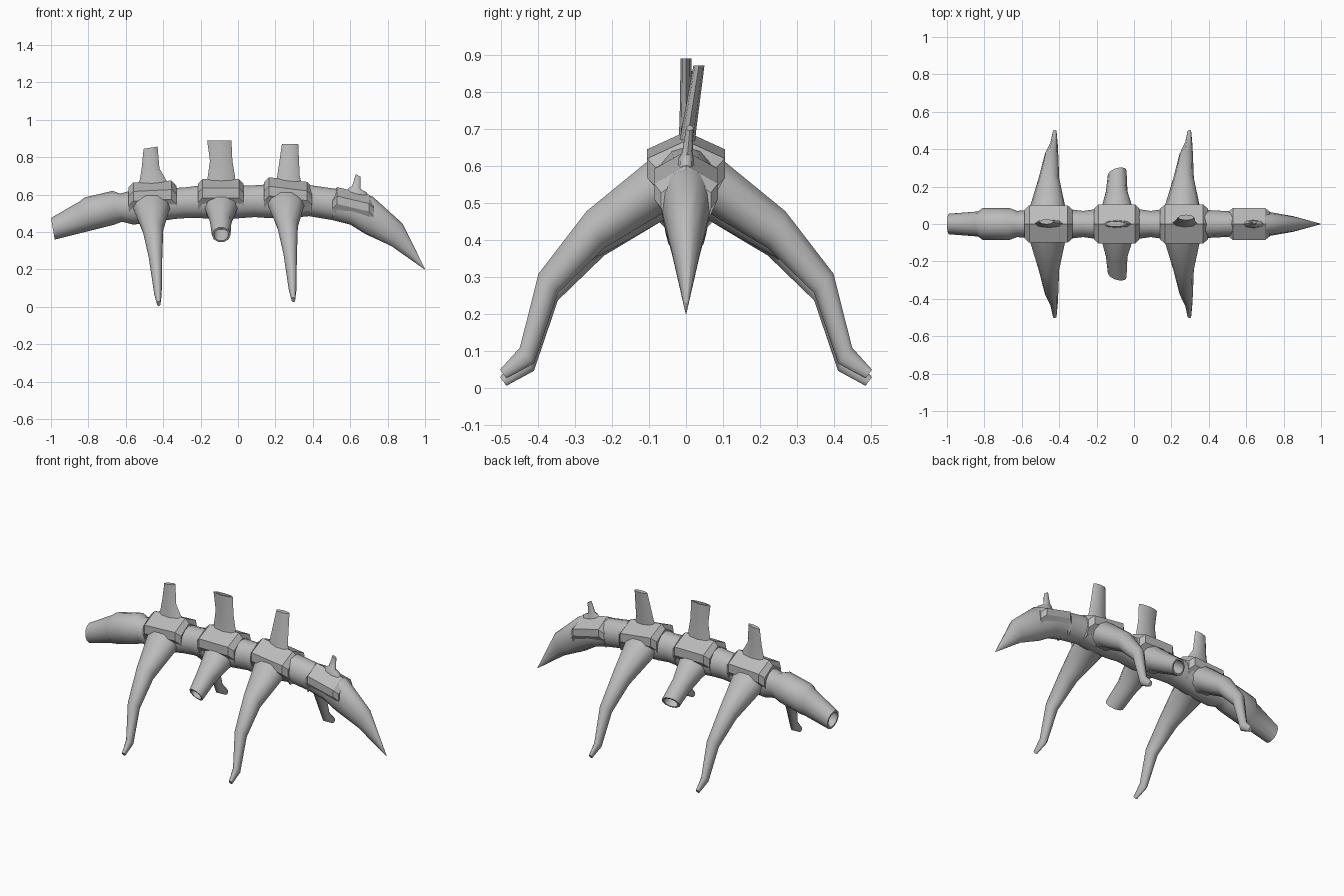
import bpy, bmesh, math
from mathutils import Vector

if "Cube" in bpy.data.objects:
    bpy.data.objects.remove(bpy.data.objects["Cube"], do_unlink=True)

bone = bpy.data.materials.new("grey bone")
bone.use_nodes = True
colour = (0.5, 0.5, 0.5, 1)
bone.diffuse_color = colour
bone.node_tree.nodes["Principled BSDF"].inputs["Base Color"].default_value = colour


def loft(name, rings, angle=40):
    """Skin a list of equal point rings and close both ends."""
    bm = bmesh.new()
    loops = [[bm.verts.new(p) for p in ring] for ring in rings]
    n = len(loops[0])
    for a, b in zip(loops, loops[1:]):
        for i in range(n):
            j = (i + 1) % n
            bm.faces.new((a[i], a[j], b[j], b[i]))
    bm.faces.new(loops[0][::-1])
    bm.faces.new(loops[-1])
    bmesh.ops.recalc_face_normals(bm, faces=bm.faces)
    mesh = bpy.data.meshes.new(name)
    bm.to_mesh(mesh)
    bm.free()
    mesh.materials.append(bone)
    obj = bpy.data.objects.new(name, mesh)
    bpy.context.collection.objects.link(obj)
    bpy.ops.object.select_all(action="DESELECT")
    obj.select_set(True)
    bpy.context.view_layer.objects.active = obj
    bpy.ops.object.shade_smooth_by_angle(angle=math.radians(angle))
    return obj


def oval(top, bottom, half, n=12):
    """Oval ring between two opposite points, widened by the half vector."""
    top, bottom, half = Vector(top), Vector(bottom), Vector(half)
    mid, up = (top + bottom) / 2, (top - bottom) / 2
    return [mid + half * math.cos(math.tau * i / n) + up * math.sin(math.tau * i / n)
            for i in range(n)]


def hollow(ring, inward):
    """Rim and sunken floor for a broken-off end."""
    mid = sum(ring, Vector()) / len(ring)
    rim = [mid + (p - mid) * 0.8 for p in ring]
    return [rim, [p + Vector(inward) for p in rim]]


# Spine column: top x, top z, bottom x, bottom z, half width
column = [
    (-1.0, .475, -.98, .36, .055), (-.845, .565, -.82, .4, .067),
    (-.82, .585, -.8, .405, .085), (-.67, .62, -.66, .44, .085),
    (-.63, .605, -.62, .455, .07), (-.56, .625, -.56, .44, .075),
    (-.46, .64, -.46, .45, .085), (-.34, .635, -.34, .47, .078),
    (-.27, .64, -.27, .475, .07), (-.2, .65, -.2, .475, .08),
    (-.09, .655, -.09, .465, .085), (.02, .65, .02, .475, .08),
    (.09, .65, .09, .48, .07), (.16, .655, .16, .475, .08),
    (.28, .655, .28, .475, .085), (.39, .65, .38, .485, .075),
    (.53, .63, .5, .465, .068), (.62, .61, .6, .44, .075),
    (.72, .59, .68, .39, .068), (.88, .445, .82, .325, .042),
]
rings = [oval((a, 0, b), (c, 0, d), (0, w, 0)) for a, b, c, d, w in column]
rings = hollow(rings[0], (.05, 0, .015))[::-1] + rings
rings.append([Vector((1, 0, .2)) + (p - sum(rings[-1], Vector()) / 12) * .02 for p in rings[-1]])
loft("spine_column", rings)


# Saddle-shaped plates over each vertebra
def collar(name, x0, x1, z0, z1, w, depth=.1):
    def ring(x, z, k):
        half = [(0, 0), (w * k, -.048), (w * k, -depth), (w * .6, -depth - .05)]
        pts = half + [(-y, h) for y, h in half[:0:-1]]
        return [Vector((x, y, z + h)) for y, h in pts]
    loft(name, [ring(x0 - .025, z0 - .025, .78), ring(x0, z0, 1),
                ring(x1, z1, 1), ring(x1 + .025, z1 - .025, .78)], 25)


collar("front_collar", -.56, -.355, .665, .675, .1)
collar("middle_collar", -.19, .005, .683, .683, .105)
collar("rear_collar", .165, .37, .693, .668, .105)
collar("tail_collar", .53, .7, .64, .6, .086, .09)

# Ribs: outer y, outer z, inner y, inner z, x from, x to
long_rib = [
    (.03, .64, .02, .46, -.11, .11), (.1, .6, .06, .45, -.1, .095),
    (.27, .46, .22, .355, -.05, .06), (.4, .29, .345, .235, -.017, .055),
    (.45, .09, .41, .045, .012, .052), (.503, .03, .485, .005, .026, .046),
]
short_rib = [
    (.03, .63, .02, .46, -.1, .1), (.1, .595, .06, .45, -.085, .085),
    (.2, .51, .15, .4, -.06, .055), (.3, .425, .25, .345, -.05, .05),
]


def ribs(name, x, lift, sections, broken=False):
    for side, word in ((1, "back"), (-1, "front")):
        rs = [oval((x + (a + b) / 2, side * yo, zo + lift),
                   (x + (a + b) / 2, side * yi, zi + lift),
                   ((b - a) / 2, 0, 0), 10)
              for yo, zo, yi, zi, a, b in sections]
        if broken:
            for p in rs[-1]:
                p.y += side * (p.x - x) * .25
            rs += hollow(rs[-1], (0, -side * .08, .06))
        loft(f"{name}_{word}", rs, 50)


ribs("first_rib", -.46, 0, long_rib)
ribs("broken_rib", -.09, 0, short_rib, True)
ribs("third_rib", .26, .02, long_rib)


# Upright blades: x from, x to, z, y centre, half thickness
def blade(name, sections, broken=False):
    rs = [oval((x1, y, z1), (x0, y, z0), (0, t, 0), 8)
          for x0, z0, x1, z1, y, t in sections]
    if broken:
        rs += hollow(rs[-1], (0, 0, -.04))
    loft(name, rs, 50)


blade("front_blade", [(-.545, .63, -.36, .63, 0, .024), (-.525, .68, -.385, .68, .003, .02),
                      (-.515, .74, -.42, .74, .006, .017), (-.505, .845, -.43, .857, .012, .014)])
blade("middle_blade", [(-.17, .64, -.01, .64, 0, .022), (-.16, .71, -.018, .71, 0, .018),
                       (-.15, .78, -.03, .78, 0, .016), (-.165, .89, -.035, .89, 0, .015)], True)
blade("rear_blade", [(.195, .64, .345, .64, 0, .022), (.21, .7, .33, .7, .008, .02),
                     (.235, .872, .322, .872, .035, .015)])
blade("tail_blade", [(.575, .6, .7, .58, 0, .022), (.59, .635, .69, .61, 0, .02),
                     (.61, .645, .655, .63, .004, .014), (.63, .71, .655, .695, .01, .01)])
